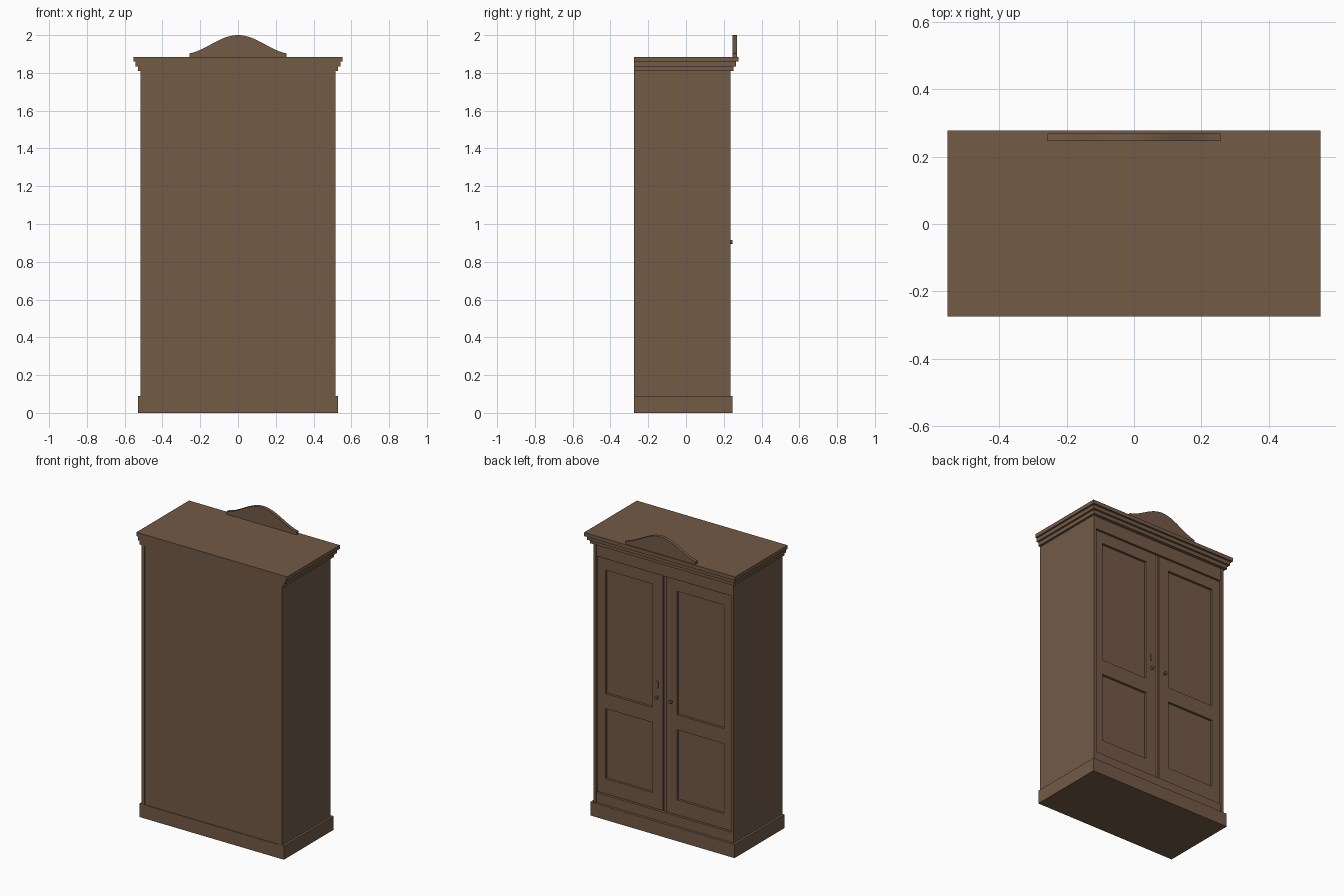
import bpy, bmesh, math
from mathutils import Matrix

if "Cube" in bpy.data.objects:
    bpy.data.objects.remove(bpy.data.objects["Cube"])

wood = bpy.data.materials.new("brown_wood")
wood.use_nodes = True
colour = (0.17, 0.103, 0.062, 1)
wood.diffuse_color = colour
wood.node_tree.nodes["Principled BSDF"].inputs["Base Color"].default_value = colour

BACK, FACE, DOOR = -0.275, 0.235, 0.222
FOOT, HEAD = 0.09, 1.81


def finish(name, bm):
    bmesh.ops.recalc_face_normals(bm, faces=bm.faces)
    mesh = bpy.data.meshes.new(name)
    bm.to_mesh(mesh)
    bm.free()
    mesh.materials.append(wood)
    obj = bpy.data.objects.new(name, mesh)
    bpy.context.collection.objects.link(obj)
    return obj


def box(name, x0, x1, y0, y1, z0, z1):
    bm = bmesh.new()
    size = Matrix.Diagonal((x1 - x0, y1 - y0, z1 - z0, 1))
    centre = Matrix.Translation(((x0 + x1) / 2, (y0 + y1) / 2, (z0 + z1) / 2))
    bmesh.ops.create_cube(bm, size=1, matrix=centre @ size)
    return finish(name, bm)


def panel(name, x0, x1, z0, z1):
    """Sunken panel with a stepped moulding around it."""
    bm = bmesh.new()
    corners = [(x0, z0), (x0, z1), (x1, z1), (x1, z0)]
    face = bm.faces.new([bm.verts.new((x, DOOR, z)) for x, z in corners])
    face.normal_update()
    if face.normal.y < 0:
        face.normal_flip()
    for width, depth in ((0.004, 0.004), (0.008, -0.004), (0.004, -0.012)):
        bmesh.ops.inset_region(bm, faces=[face], thickness=width, depth=depth)
    mesh_obj = finish(name, bm)
    return mesh_obj


def turned(name, x, y, z, radius, length, axis):
    bm = bmesh.new()
    turn = Matrix.Rotation(math.pi / 2, 4, "X") if axis == "Y" else Matrix()
    bmesh.ops.create_cone(bm, cap_ends=True, segments=16, radius1=radius, radius2=radius,
                          depth=length, matrix=Matrix.Translation((x, y, z)) @ turn)
    obj = finish(name, bm)
    bpy.ops.object.select_all(action="DESELECT")
    obj.select_set(True)
    bpy.context.view_layer.objects.active = obj
    bpy.ops.object.shade_smooth_by_angle()
    return obj


# Carcass
box("plinth", -0.53, 0.53, BACK, 0.247, 0, FOOT)
box("back_board", -0.495, 0.495, BACK + 0.004, BACK + 0.02, FOOT, HEAD)
box("frieze", -0.495, 0.495, 0.19, 0.23, 1.725, HEAD)
box("bottom_rail", -0.495, 0.495, 0.19, 0.23, FOOT, 0.155)
box("centre_backing", -0.03, 0.03, 0.18, 0.198, 0.155, 1.725)

# Stepped cornice
for i, (half, front) in enumerate(((0.53, 0.252), (0.543, 0.265), (0.554, 0.277))):
    z = HEAD + i * 0.025
    box(f"cornice_step_{i + 1}", -half, half, BACK, front, z, z + 0.025)

# Sides and doors
for side, label in ((1, "left"), (-1, "right")):
    def span(a, b):
        return sorted((side * a, side * b))

    box(f"{label}_side", *span(0.495, 0.515), BACK, FACE, FOOT, HEAD)
    box(f"{label}_door_outer_stile", *span(0.435, 0.493), 0.198, DOOR, 0.16, 1.72)
    box(f"{label}_door_inner_stile", *span(0.012, 0.09), 0.198, DOOR, 0.16, 1.72)
    for part, z0, z1 in (("bottom", 0.16, 0.26), ("middle", 0.725, 0.825), ("top", 1.645, 1.72)):
        box(f"{label}_door_{part}_rail", *span(0.09, 0.435), 0.198, DOOR, z0, z1)
    panel(f"{label}_lower_panel", *span(0.09, 0.435), 0.26, 0.725)
    panel(f"{label}_upper_panel", *span(0.09, 0.435), 0.825, 1.645)
    turned(f"{label}_knob_stem", side * 0.052, 0.228, 0.905, 0.006, 0.014, "Y")
    turned(f"{label}_knob", side * 0.052, 0.239, 0.905, 0.011, 0.012, "Y")

# Closing strip between the doors and the keyhole plate
turned("closing_strip", 0, 0.212, 0.94, 0.01, 1.56, "Z")
box("keyhole_plate", 0.045, 0.057, DOOR, DOOR + 0.005, 0.965, 1.01)

# Arched crest
bm = bmesh.new()
outline = [(-0.257, 1.885), (0.257, 1.885)]
for i in range(33):
    x = 0.257 - 0.514 * i / 32
    outline.append((x, 1.9 + 0.05 * (1 + math.cos(math.pi * x / 0.29))))
crest = bm.faces.new([bm.verts.new((x, 0.247, z)) for x, z in outline])
extruded = bmesh.ops.extrude_face_region(bm, geom=[crest])
bmesh.ops.translate(bm, vec=(0, 0.022, 0),
                    verts=[v for v in extruded["geom"] if isinstance(v, bmesh.types.BMVert)])
finish("arched_crest", bm)
